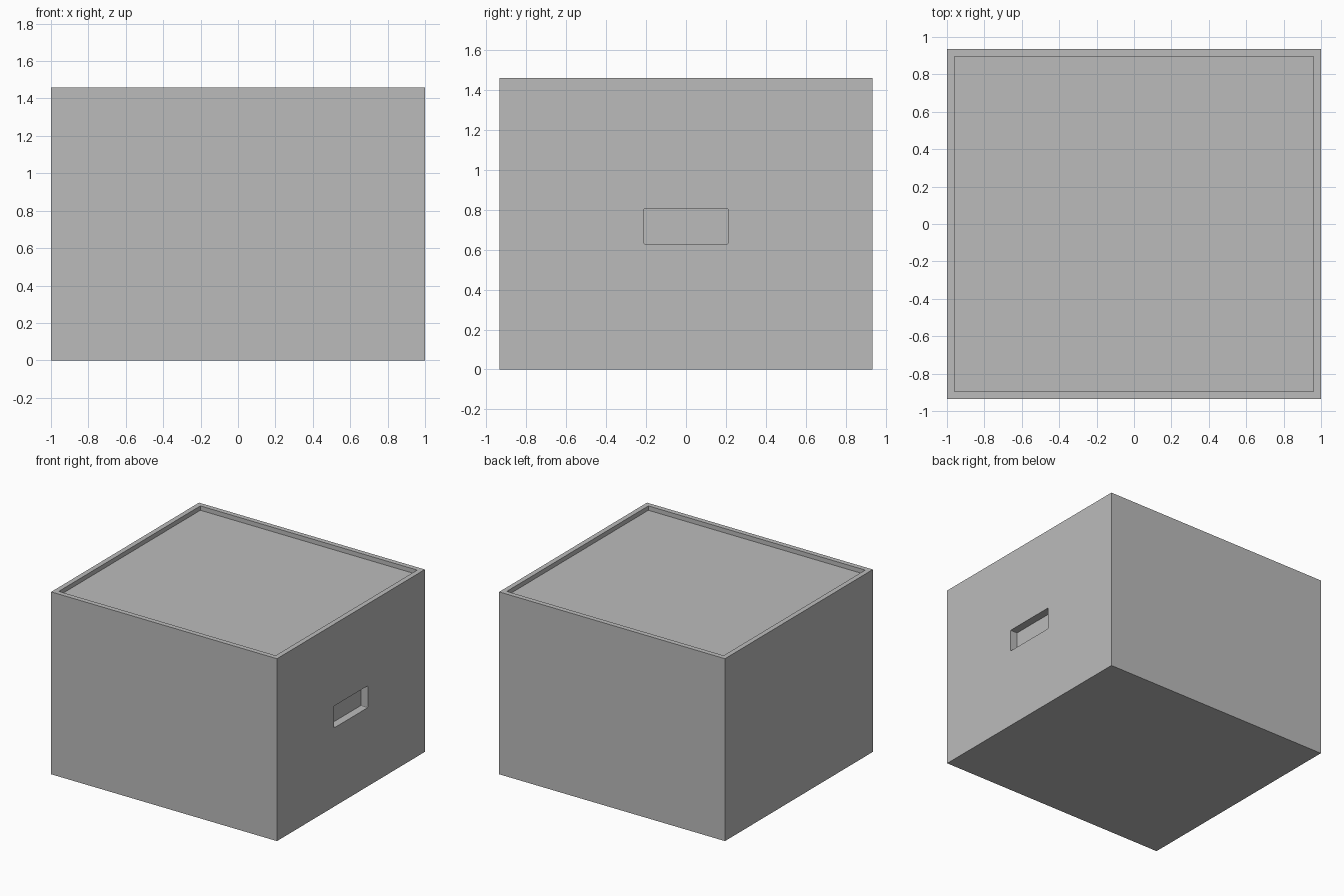
import bpy
import bmesh
from mathutils import Vector

default = bpy.data.objects.get("Cube")
if default:
    bpy.data.objects.remove(default, do_unlink=True)

WIDTH, DEPTH, HEIGHT = 2.0, 1.87, 1.46
RIM, TRAY_DEPTH = 0.04, 0.035

# Single plain grey finish
grey = bpy.data.materials.new("plain grey")
grey.use_nodes = True
colour = (0.5, 0.5, 0.5, 1.0)
grey.diffuse_color = colour
grey.node_tree.nodes["Principled BSDF"].inputs["Base Color"].default_value = colour


def add_box(name, low, high):
    """Make a box object between two opposite corners."""
    low, high = Vector(low), Vector(high)
    bm = bmesh.new()
    bmesh.ops.create_cube(bm, size=1)
    bmesh.ops.scale(bm, vec=high - low, verts=bm.verts)
    bmesh.ops.translate(bm, vec=(low + high) / 2, verts=bm.verts)
    mesh = bpy.data.meshes.new(name)
    bm.to_mesh(mesh)
    bm.free()
    mesh.materials.append(grey)
    obj = bpy.data.objects.new(name, mesh)
    bpy.context.collection.objects.link(obj)
    return obj


# Storage box body
x, y = WIDTH / 2, DEPTH / 2
body = add_box("box_body", (-x, -y, 0), (x, y, HEIGHT))

# Shallow tray sunk into the top, leaving a thin rim
tray = add_box("tray_cutter", (RIM - x, RIM - y, HEIGHT - TRAY_DEPTH),
               (x - RIM, y - RIM, HEIGHT + 0.1))

# Hand grip pocket on one side, with slightly softened corners
grip = add_box("grip_cutter", (x - 0.062, -0.213, 0.63), (x + 0.1, 0.213, 0.805))
bm = bmesh.new()
bm.from_mesh(grip.data)
corners = [e for e in bm.edges
           if abs(e.verts[0].co.x - e.verts[1].co.x) > 0.1]
bmesh.ops.bevel(bm, geom=corners, offset=0.006, segments=2,
                profile=0.5, affect='EDGES')
bm.to_mesh(grip.data)
bm.free()

# Carve both recesses and remove the cutters
for cutter in (tray, grip):
    cutter.hide_render = True
    carve = body.modifiers.new(cutter.name, 'BOOLEAN')
    carve.operation = 'DIFFERENCE'
    carve.solver = 'EXACT'
    carve.object = cutter
    bpy.context.view_layer.objects.active = body
    bpy.ops.object.modifier_apply(modifier=carve.name)
    bpy.data.objects.remove(cutter, do_unlink=True)
